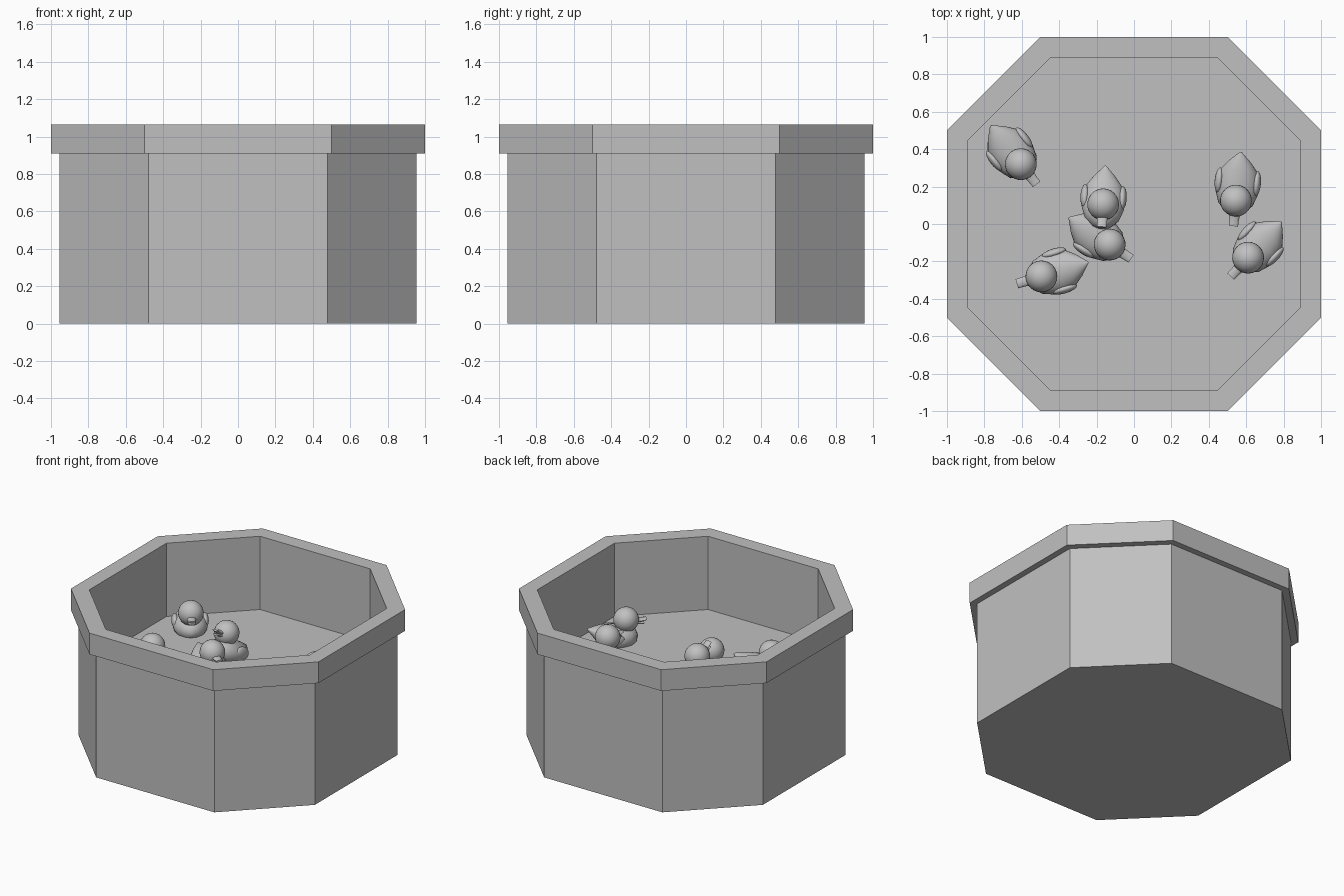
import bpy
import bmesh
from math import cos, sin, tau, radians, atan2
from mathutils import Matrix, Vector

cube = bpy.data.objects.get("Cube")
if cube:
    bpy.data.objects.remove(cube, do_unlink=True)

grey = bpy.data.materials.new("plain_grey")
grey.use_nodes = True
colour = (0.53, 0.53, 0.53, 1)
grey.diffuse_color = colour
grey.node_tree.nodes["Principled BSDF"].inputs["Base Color"].default_value = colour

FLOOR = 0.53
HEAD = Vector((0, 0, 0.16))   # head centre above the floor in duck space


def finish(name, bm, matrix=Matrix(), smooth=False):
    bmesh.ops.recalc_face_normals(bm, faces=bm.faces)
    mesh = bpy.data.meshes.new(name)
    bm.to_mesh(mesh)
    bm.free()
    mesh.materials.append(grey)
    obj = bpy.data.objects.new(name, mesh)
    bpy.context.collection.objects.link(obj)
    obj.matrix_world = matrix
    if smooth:
        bpy.ops.object.select_all(action='DESELECT')
        obj.select_set(True)
        bpy.context.view_layer.objects.active = obj
        bpy.ops.object.shade_smooth_by_angle(angle=radians(40))
    return obj


def loft(rings, closed=False):
    """Bridge rings of points; cap the ends, or join them when closed."""
    bm = bmesh.new()
    loops = [[bm.verts.new(p) for p in ring] for ring in rings]
    n = len(loops[0])
    pairs = list(zip(loops, loops[1:]))
    if closed:
        pairs.append((loops[-1], loops[0]))
    for a, b in pairs:
        for i in range(n):
            j = (i + 1) % n
            bm.faces.new((a[i], a[j], b[j], b[i]))
    if not closed:
        bm.faces.new(loops[0])
        bm.faces.new(loops[-1])
    return bm


def octagon(r, z):
    """Octagon whose straight sides are as long as r."""
    h = r / 2
    return [(r, -h, z), (r, h, z), (h, r, z), (-h, r, z),
            (-r, h, z), (-r, -h, z), (-h, -r, z), (h, -r, z)]


def ellipses(stations, n=24):
    """Upright ellipses along y from (y, half width, centre z, half height)."""
    return [[(w * cos(tau * i / n), y, z + h * sin(tau * i / n)) for i in range(n)]
            for y, w, z, h in stations]


def ball(radii, centre):
    bm = bmesh.new()
    bmesh.ops.create_uvsphere(bm, u_segments=24, v_segments=14, radius=1)
    bmesh.ops.scale(bm, vec=radii, verts=bm.verts)
    bmesh.ops.translate(bm, vec=centre, verts=bm.verts)
    return bm


# Tub: solid lower block up to the inner floor, wall and overhanging rim
finish("tub", loft([octagon(0.955, 0), octagon(0.955, 0.91), octagon(1, 0.91),
                    octagon(1, 1.065), octagon(0.89, 1.065), octagon(0.89, FLOOR)]))

BODY = [(-0.077, 0.012, 0.04, 0.012), (-0.062, 0.05, 0.04, 0.045),
        (-0.02, 0.092, 0.04, 0.075), (0.04, 0.113, 0.04, 0.085),
        (0.1, 0.118, 0.042, 0.085), (0.16, 0.1, 0.055, 0.075),
        (0.21, 0.06, 0.08, 0.046), (0.262, 0.004, 0.113, 0.006)]
UPPER_BILL = [(-0.06, 0.032, 0.152, 0.02), (-0.1, 0.026, 0.15, 0.012),
              (-0.137, 0.025, 0.155, 0.006)]
LOWER_BILL = [(-0.06, 0.03, 0.135, 0.012), (-0.12, 0.022, 0.128, 0.006)]


def duck(label, head, facing, pitch=0):
    turn = atan2(facing[1], facing[0]) + tau / 4
    m = (Matrix.Translation(head) @ Matrix.Rotation(turn, 4, 'Z')
         @ Matrix.Rotation(radians(pitch), 4, 'X') @ Matrix.Translation(-HEAD))
    finish(label + "_body", loft(ellipses(BODY)), m, True)
    finish(label + "_head", ball((0.085, 0.085, 0.085), HEAD), m, True)
    finish(label + "_upper_bill", loft(ellipses(UPPER_BILL, 12)), m, True)
    finish(label + "_lower_bill", loft(ellipses(LOWER_BILL, 12)), m, True)
    for side, s in (("left", 1), ("right", -1)):
        finish(f"{label}_{side}_wing",
               ball((0.024, 0.068, 0.045), (s * 0.1, 0.1, 0.06)), m, True)


# Toy ducks: head position, facing direction and backward tilt
DUCKS = [((-0.605, 0.32, 0.68), (0.62, -0.79), 0),
         ((-0.165, 0.105, 0.735), (-0.06, -1), -29),
         ((-0.13, -0.11, 0.685), (0.83, -0.55), 0),
         ((0.545, 0.125, 0.69), (-0.1, -1), 0),
         ((0.61, -0.18, 0.685), (-0.68, -0.74), 0),
         ((-0.495, -0.28, 0.7), (-0.96, -0.29), 0)]
for k, (head, facing, pitch) in enumerate(DUCKS, 1):
    duck(f"duck_{k}", head, facing, pitch)
